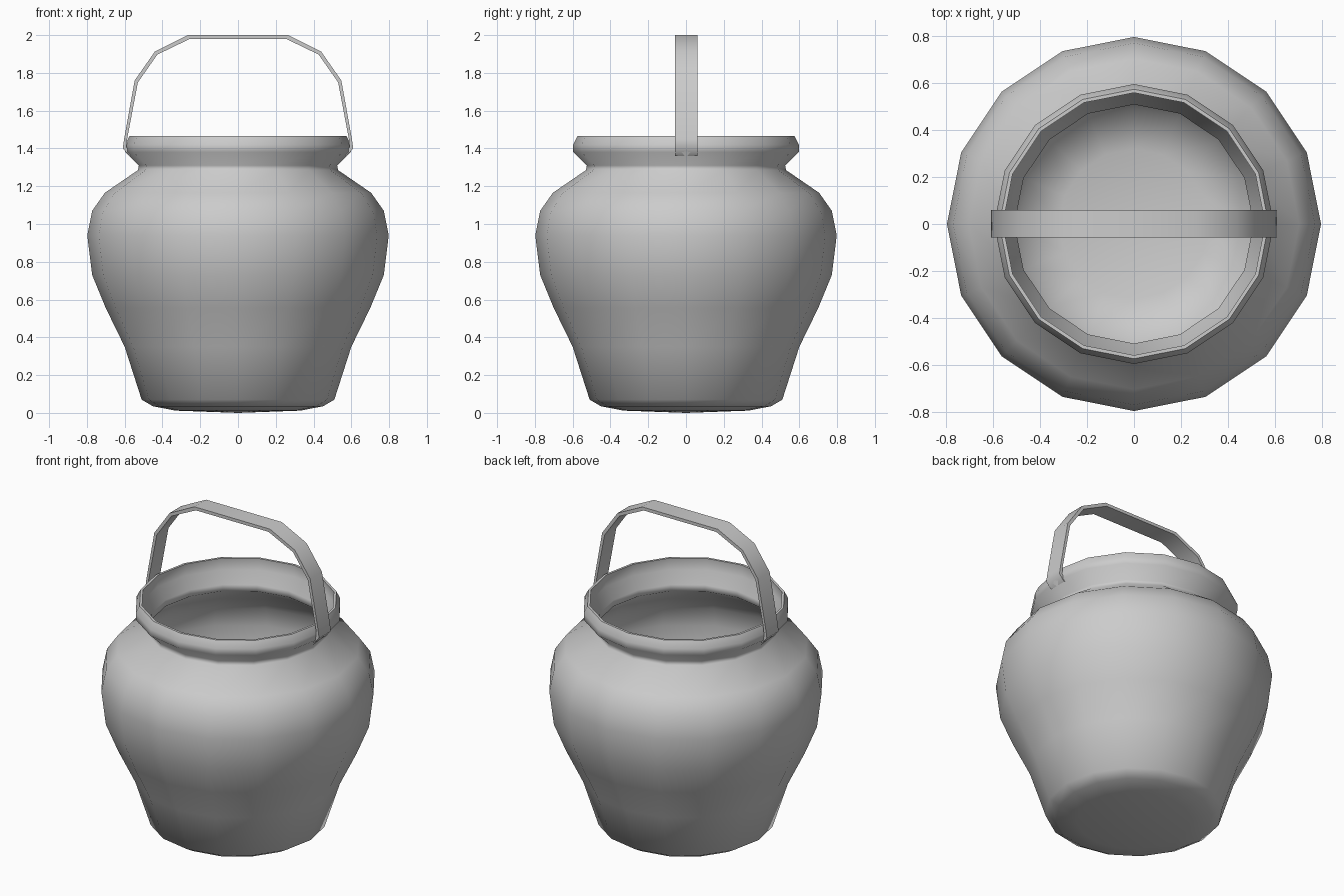
import bpy
import bmesh
from math import cos, sin, tau, radians

SIDES = 16

cube = bpy.data.objects.get("Cube")
if cube:
    bpy.data.objects.remove(cube, do_unlink=True)

# One plain grey for everything
grey = bpy.data.materials.new("plain_grey")
grey.use_nodes = True
colour = (0.6, 0.6, 0.6, 1)
grey.diffuse_color = colour
grey.node_tree.nodes["Principled BSDF"].inputs["Base Color"].default_value = colour


def finish(name, bm, angle):
    bmesh.ops.recalc_face_normals(bm, faces=bm.faces)
    mesh = bpy.data.meshes.new(name)
    bm.to_mesh(mesh)
    bm.free()
    mesh.materials.append(grey)
    obj = bpy.data.objects.new(name, mesh)
    bpy.context.collection.objects.link(obj)
    bpy.ops.object.select_all(action="DESELECT")
    obj.select_set(True)
    bpy.context.view_layer.objects.active = obj
    bpy.ops.object.shade_smooth_by_angle(angle=radians(angle))
    return obj


def lathe(name, profile, angle):
    """Turn an (radius, height) profile around z; both ends close at the axis."""
    bm = bmesh.new()
    rings = [[bm.verts.new((r * cos(tau * i / SIDES), r * sin(tau * i / SIDES), z))
              for i in range(SIDES)] for r, z in profile[1:-1]]
    for a, b in zip(rings, rings[1:]):
        for i in range(SIDES):
            j = (i + 1) % SIDES
            bm.faces.new((a[i], a[j], b[j], b[i]))
    for ring, (_, z) in ((rings[0], profile[0]), (rings[-1], profile[-1])):
        tip = bm.verts.new((0, 0, z))
        for i in range(SIDES):
            bm.faces.new((tip, ring[i], ring[(i + 1) % SIDES]))
    return finish(name, bm, angle)


# Pot: outer wall from base to rim, then the inner wall back down
outer = [(0, 0), (0.33, 0.012), (0.45, 0.035), (0.51, 0.07), (0.6, 0.35),
         (0.70, 0.555), (0.772, 0.73), (0.798, 0.94), (0.772, 1.07),
         (0.705, 1.165), (0.53, 1.285), (0.525, 1.31), (0.597, 1.38),
         (0.597, 1.42), (0.575, 1.465)]
inner = [(0.56, 1.465), (0.565, 1.39), (0.51, 1.32), (0.51, 1.28),
         (0.685, 1.15), (0.75, 1.06), (0.775, 0.94), (0.75, 0.74),
         (0.68, 0.57), (0.58, 0.36), (0.49, 0.09), (0.32, 0.04), (0, 0.03)]
lathe("pot", outer + inner, 60)

# Handle: a flat band swept over the mouth, tucked into the rim at each end
half = [(0.575, 1.36), (0.61, 1.4), (0.603, 1.45), (0.547, 1.76),
        (0.44, 1.913), (0.265, 2.0)]
half_under = [(0.56, 1.375), (0.59, 1.405), (0.587, 1.45), (0.53, 1.75),
              (0.427, 1.897), (0.255, 1.98)]


def mirrored(points):
    return points + [(-x, z) for x, z in reversed(points)]


bm = bmesh.new()
sections = []
for (xo, zo), (xi, zi) in zip(mirrored(half), mirrored(half_under)):
    sections.append([bm.verts.new(p) for p in (
        (xo, -0.058, zo), (xo, 0.06, zo), (xi, 0.06, zi), (xi, -0.058, zi))])
for a, b in zip(sections, sections[1:]):
    for i in range(4):
        j = (i + 1) % 4
        bm.faces.new((a[i], a[j], b[j], b[i]))
bm.faces.new(sections[0])
bm.faces.new(sections[-1])
finish("handle", bm, 50)
